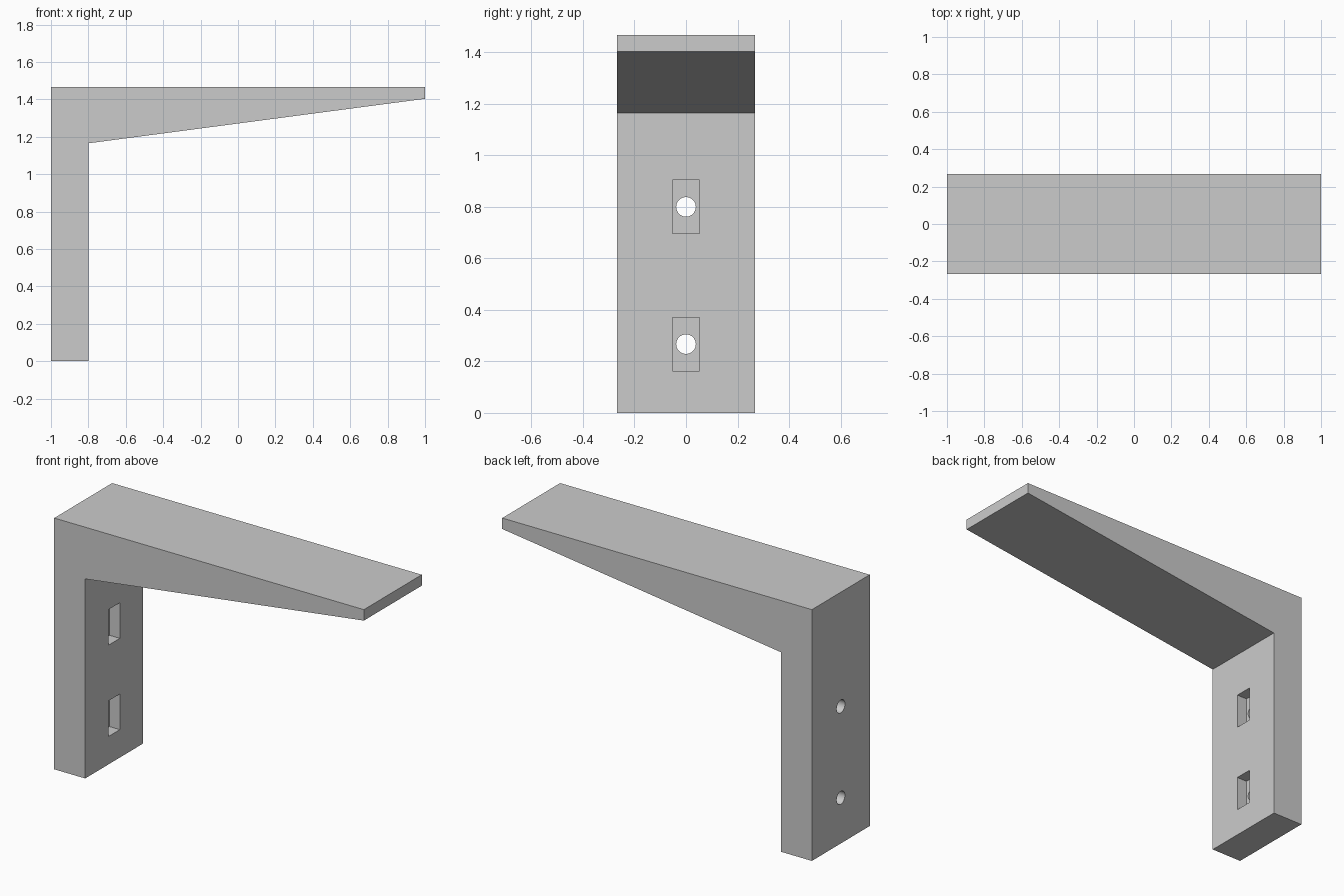
import bpy
import bmesh
from math import radians
from mathutils import Matrix

old = bpy.data.objects.get("Cube")
if old:
    bpy.data.objects.remove(old, do_unlink=True)

HALF = 0.267            # half the bracket width
WALL_X, INNER_X = -1.0, -0.8
SLOT_DEPTH = 0.067
HOLE_HEIGHTS = (0.267, 0.8)

grey = bpy.data.materials.new("plain_grey")
grey.use_nodes = True
colour = (0.6, 0.6, 0.6, 1)
grey.diffuse_color = colour
grey.node_tree.nodes["Principled BSDF"].inputs["Base Color"].default_value = colour


def make_object(name, bm):
    bmesh.ops.recalc_face_normals(bm, faces=bm.faces)
    mesh = bpy.data.meshes.new(name)
    bm.to_mesh(mesh)
    bm.free()
    mesh.materials.append(grey)
    obj = bpy.data.objects.new(name, mesh)
    bpy.context.collection.objects.link(obj)
    return obj


# Bracket: side profile extruded across its width
profile = [(WALL_X, 0), (INNER_X, 0), (INNER_X, 1.165),
           (1, 1.403), (1, 1.467), (WALL_X, 1.467)]
bm = bmesh.new()
side = bm.faces.new([bm.verts.new((x, -HALF, z)) for x, z in profile])
extruded = bmesh.ops.extrude_face_region(bm, geom=[side])["geom"]
bmesh.ops.translate(bm, vec=(0, 2 * HALF, 0),
                    verts=[v for v in extruded if isinstance(v, bmesh.types.BMVert)])
bracket = make_object("bracket", bm)


def cut(cutter):
    cutter.hide_render = True
    cutter.hide_set(True)
    mod = bracket.modifiers.new(cutter.name, "BOOLEAN")
    mod.operation = "DIFFERENCE"
    mod.solver = "EXACT"
    mod.object = cutter


# Rectangular recesses on the inner face, with round screw holes behind
for z in HOLE_HEIGHTS:
    bm = bmesh.new()
    bmesh.ops.create_cube(bm, size=1, matrix=Matrix.Translation((INNER_X, 0, z))
                          @ Matrix.Diagonal((2 * SLOT_DEPTH, 0.105, 0.208, 1)))
    cut(make_object("recess_cutter", bm))

    bm = bmesh.new()
    bmesh.ops.create_cone(bm, cap_ends=True, segments=48, radius1=0.038, radius2=0.038,
                          depth=0.6, matrix=Matrix.Translation((-0.9, 0, z))
                          @ Matrix.Rotation(radians(90), 4, "Y"))
    cut(make_object("screw_hole_cutter", bm))

# Apply the cuts and remove the cutters
bpy.context.view_layer.objects.active = bracket
bracket.select_set(True)
for mod in list(bracket.modifiers):
    cutter = mod.object
    bpy.ops.object.modifier_apply(modifier=mod.name)
    bpy.data.objects.remove(cutter, do_unlink=True)
bpy.ops.object.shade_smooth_by_angle(angle=radians(30))
